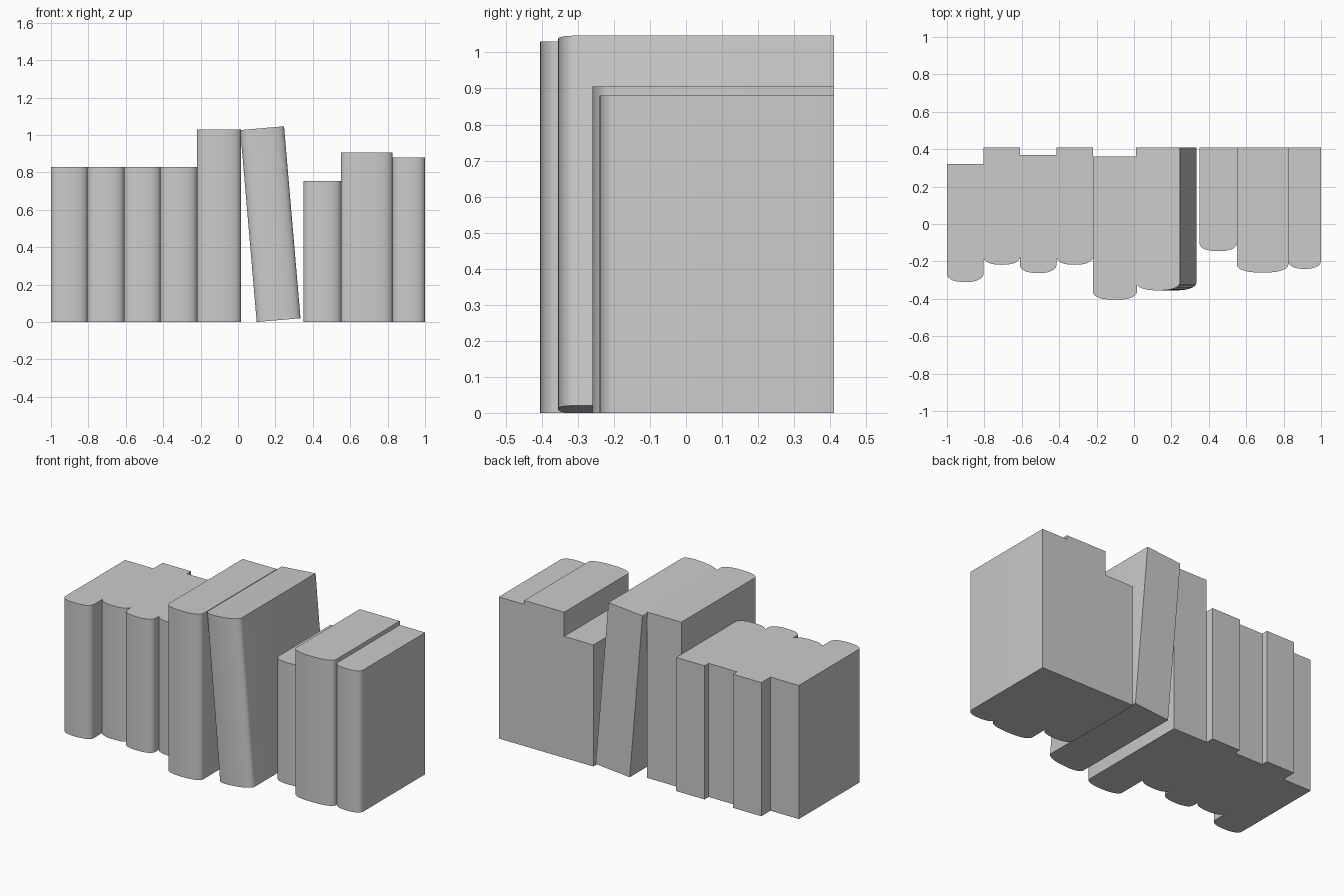
import bpy
import math
from math import cos, sin, pi

cube = bpy.data.objects.get("Cube")
if cube:
    bpy.data.objects.remove(cube, do_unlink=True)

GREY = (0.6, 0.6, 0.6, 1.0)
mat = bpy.data.materials.new("book_grey")
mat.use_nodes = True
mat.diffuse_color = GREY
mat.node_tree.nodes["Principled BSDF"].inputs["Base Color"].default_value = GREY

BULGE = 0.042   # depth of the rounded spine
STEPS = 14


def book(name, x0, x1, spine_y, back_y, height, lean=0.0):
    """Upright block with a rounded spine; origin at its lower left edge."""
    half = (x1 - x0) / 2
    outline = [(2 * half, back_y), (0, back_y)]
    for i in range(STEPS + 1):
        c = cos(pi * i / STEPS)
        across = math.copysign(abs(c) ** 0.8, c)
        outline.append((half - half * across,
                        spine_y + BULGE * (1 - sin(pi * i / STEPS))))
    n = len(outline)
    verts = [(x, y, z) for z in (0, height) for x, y in outline]
    faces = [tuple(reversed(range(n))), tuple(range(n, 2 * n))]
    faces += [(i, (i + 1) % n, n + (i + 1) % n, n + i) for i in range(n)]
    mesh = bpy.data.meshes.new(name)
    mesh.from_pydata(verts, [], faces)
    mesh.materials.append(mat)
    obj = bpy.data.objects.new(name, mesh)
    bpy.context.collection.objects.link(obj)
    obj.location.x = x0
    obj.rotation_euler.y = -lean
    # smooth spine, crisp cover edges
    bpy.ops.object.select_all(action='DESELECT')
    obj.select_set(True)
    bpy.context.view_layer.objects.active = obj
    bpy.ops.object.shade_smooth_by_angle(angle=math.radians(40))
    return obj


# Matching set of four, alternately pushed in and pulled out
for i, (front, back) in enumerate([(-0.31, 0.32), (-0.218, 0.41),
                                   (-0.262, 0.37), (-0.218, 0.41)]):
    book(f"set_book_{i + 1}", -1 + 0.195 * i, -0.805 + 0.195 * i,
         front, back, 0.83)

# Tall pair, the second leaning on the first
book("tall_book", -0.22, 0.015, -0.405, 0.36, 1.03)
book("leaning_book", 0.1, 0.335, -0.355, 0.41, 1.03, math.radians(4.9))

# Loose books on the left end
book("short_book", 0.35, 0.55, -0.145, 0.41, 0.755)
book("thick_book", 0.55, 0.825, -0.26, 0.41, 0.905)
book("end_book", 0.825, 1.0, -0.24, 0.41, 0.88)
